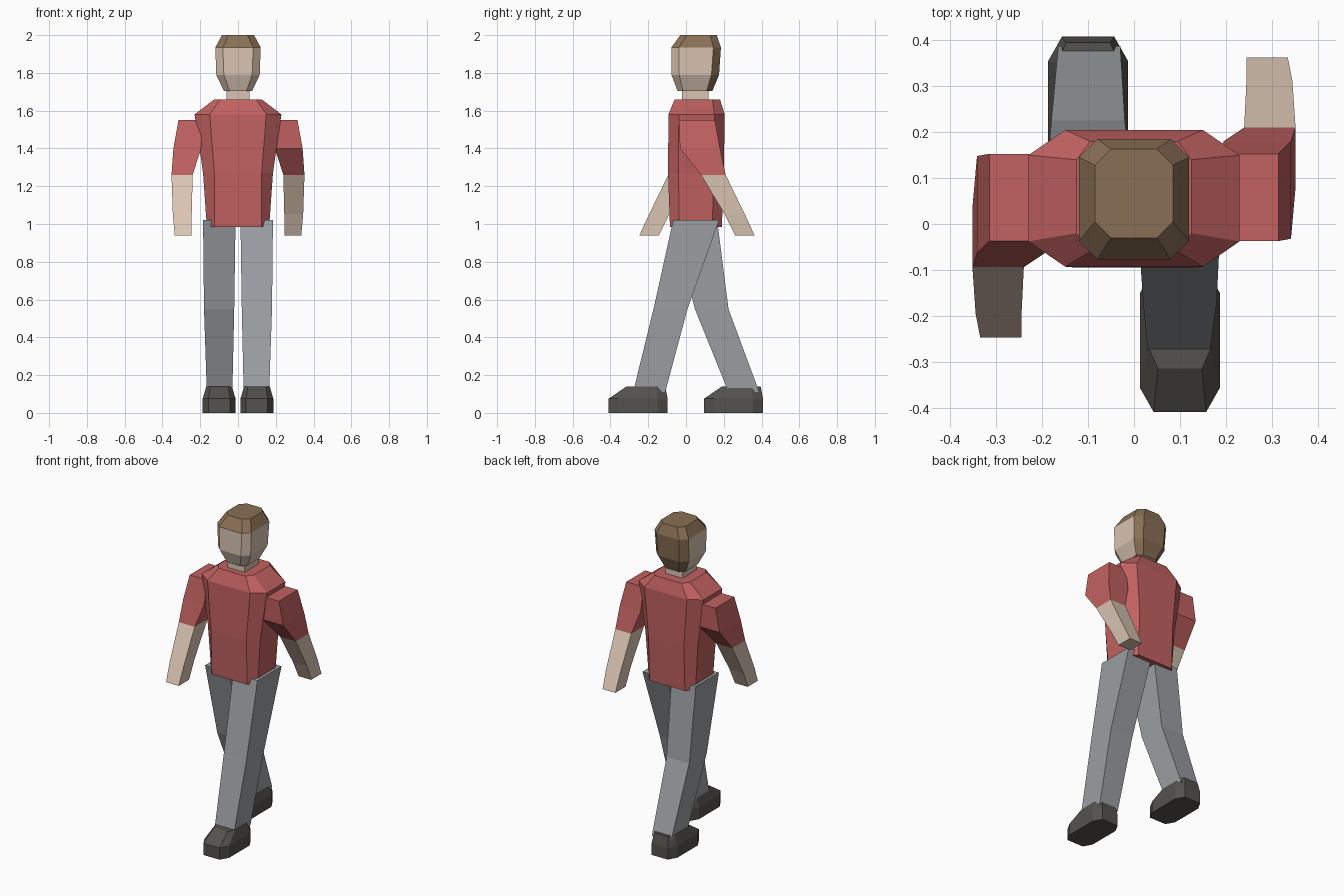
import bpy

cube = bpy.data.objects.get("Cube")
if cube:
    bpy.data.objects.remove(cube, do_unlink=True)


def make_material(name, colour):
    mat = bpy.data.materials.new(name)
    mat.use_nodes = True
    mat.diffuse_color = (*colour, 1)
    mat.node_tree.nodes["Principled BSDF"].inputs["Base Color"].default_value = (*colour, 1)
    return mat


skin = make_material("skin", (0.70, 0.56, 0.45))
hair = make_material("brown hair", (0.25, 0.16, 0.09))
shirt = make_material("red shirt", (0.54, 0.12, 0.12))
trousers = make_material("grey trousers", (0.33, 0.345, 0.365))
leather = make_material("dark shoe leather", (0.09, 0.085, 0.075))


def outline(x0, x1, y0, y1, cx=0, cy=0):
    """Rectangle, or octagon when the corners are cut by cx and cy."""
    if not cx:
        return [(x0, y0), (x1, y0), (x1, y1), (x0, y1)]
    return [(x0 + cx, y0), (x1 - cx, y0), (x1, y0 + cy), (x1, y1 - cy),
            (x1 - cx, y1), (x0 + cx, y1), (x0, y1 - cy), (x0, y0 + cy)]


def loft(name, rings, materials, rule=None, turn=False):
    """Join rings (z, outline values) upwards; turn rotates half a turn about the body axis."""
    verts, faces, slots = [], [], []
    for z, *values in rings:
        for x, y in outline(*values):
            verts.append((-x, 0.116 - y, z) if turn else (x, y, z))
    n = len(verts) // len(rings)
    last = len(rings) - 1
    faces.append(list(range(n))[::-1])
    slots.append((0, -1))
    for level in range(last):
        a = level * n
        for k in range(n):
            j = (k + 1) % n
            faces.append([a + k, a + j, a + n + j, a + n + k])
            slots.append((level, k))
    faces.append(list(range(last * n, last * n + n)))
    slots.append((last, -1))
    mesh = bpy.data.meshes.new(name)
    mesh.from_pydata(verts, [], faces)
    for mat in materials:
        mesh.materials.append(mat)
    if rule:
        for poly, (level, side) in zip(mesh.polygons, slots):
            poly.material_index = rule(level, side)
    obj = bpy.data.objects.new(name, mesh)
    bpy.context.collection.objects.link(obj)
    return obj


# Torso with sloped shoulders
loft("torso", [
    (0.985, -0.165, 0.165, -0.085, 0.19, 0.04, 0.05),
    (1.27, -0.185, 0.185, -0.095, 0.2, 0.06, 0.055),
    (1.58, -0.23, 0.23, -0.093, 0.205, 0.08, 0.055),
    (1.66, -0.125, 0.125, -0.06, 0.18, 0.03, 0.04)], [shirt])

# Neck and head; hair covers the crown and the back
loft("neck", [(1.62, -0.06, 0.06, -0.02, 0.12), (1.72, -0.06, 0.06, -0.02, 0.12)], [skin])
loft("head", [
    (1.705, -0.075, 0.075, -0.045, 0.14, 0.03, 0.03),
    (1.79, -0.115, 0.115, -0.077, 0.175, 0.04, 0.04),
    (1.935, -0.12, 0.12, -0.077, 0.185, 0.04, 0.04),
    (2.0, -0.085, 0.085, -0.03, 0.163, 0.035, 0.035)],
    [skin, hair], lambda level, side: int(level >= 2 or side in (3, 4, 5)))

# Arms: bare forearm below a short sleeve, swinging in opposite directions
for name, turn in (("left_arm", False), ("right_arm", True)):
    loft(name, [
        (0.94, 0.245, 0.335, 0.26, 0.363),
        (1.05, 0.245, 0.345, 0.205, 0.312),
        (1.26, 0.24, 0.352, 0.08, 0.21),
        (1.40, 0.195, 0.342, -0.032, 0.18),
        (1.55, 0.19, 0.315, -0.037, 0.153)],
        [skin, shirt], lambda level, side: int(level >= 2), turn)

# Legs in mid stride
loft("left_leg", [
    (0.11, 0.03, 0.165, -0.28, -0.11),
    (0.55, 0.02, 0.18, -0.172, 0.008),
    (1.02, 0.013, 0.185, -0.068, 0.175)], [trousers])
loft("right_leg", [
    (0.11, -0.165, -0.03, 0.225, 0.388),
    (0.55, -0.18, -0.02, 0.047, 0.225),
    (1.02, -0.185, -0.013, -0.068, 0.165)], [trousers])

# Shoes with a sloped toe
for name, x, y in (("left_shoe", 0.1, -0.41), ("right_shoe", -0.1, 0.095)):
    loft(name, [
        (0, x - 0.087, x + 0.087, y, y + 0.313, 0.03, 0.053),
        (0.075, x - 0.087, x + 0.087, y, y + 0.313, 0.03, 0.053),
        (0.14, x - 0.068, x + 0.068, y + 0.095, y + 0.3, 0.02, 0.045)], [leather])
